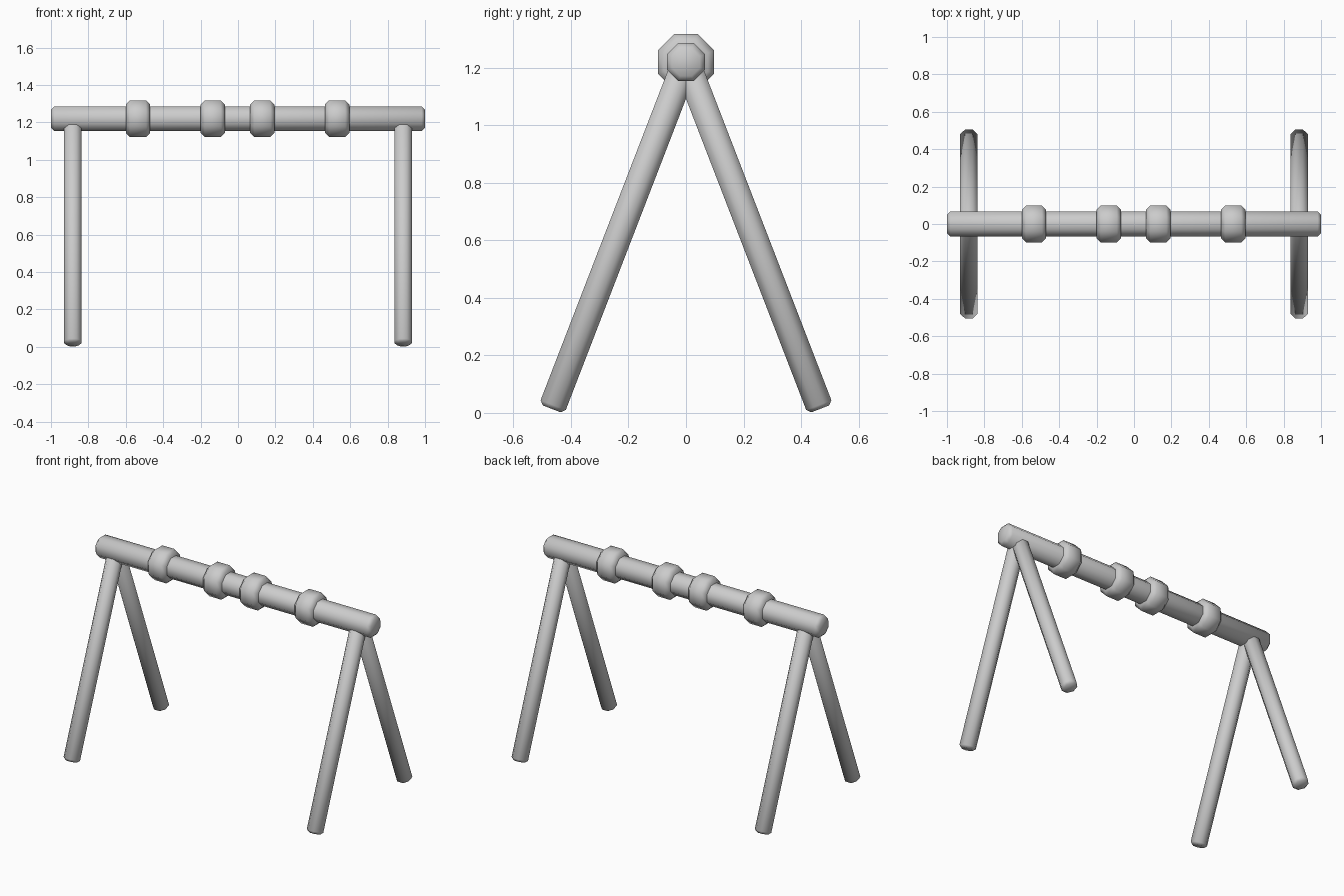
import bpy
import math
from mathutils import Vector

cube = bpy.data.objects.get("Cube")
if cube:
    bpy.data.objects.remove(cube, do_unlink=True)

grey = bpy.data.materials.new("plain_grey")
grey.use_nodes = True
colour = (0.6, 0.6, 0.6, 1)
grey.diffuse_color = colour
grey.node_tree.nodes["Principled BSDF"].inputs["Base Color"].default_value = colour

SIDES = 8


def octagon_bar(name, start, end, apothem, chamfer):
    """Smooth eight-sided bar with chamfered ends, flats square to the axes."""
    start, end = Vector(start), Vector(end)
    axis = end - start
    bpy.ops.mesh.primitive_cylinder_add(
        vertices=SIDES, radius=apothem / math.cos(math.pi / SIDES), depth=axis.length)
    bar = bpy.context.object
    bar.name = name
    # Turn the ring half a step so flats face outward
    for v in bar.data.vertices:
        x, y = v.co.x, v.co.y
        a = math.atan2(y, x) + math.pi / SIDES
        r = math.hypot(x, y)
        v.co.x, v.co.y = r * math.cos(a), r * math.sin(a)
    # Chamfer only the end rims
    weights = bar.data.attributes.new("bevel_weight_edge", "FLOAT", "EDGE")
    for e in bar.data.edges:
        a, b = (bar.data.vertices[i].co.z for i in e.vertices)
        weights.data[e.index].value = 1.0 if abs(a - b) < 0.001 else 0.0
    bevel = bar.modifiers.new("rim_chamfer", "BEVEL")
    bevel.limit_method = "WEIGHT"
    bevel.width = chamfer
    bevel.segments = 1
    bar.location = (start + end) / 2
    bar.rotation_mode = "QUATERNION"
    bar.rotation_quaternion = Vector((0, 0, 1)).rotation_difference(axis)
    bar.data.materials.append(grey)
    bpy.ops.object.modifier_apply(modifier=bevel.name)
    bpy.ops.object.shade_smooth_by_angle(angle=math.radians(60))
    return bar


BEAM_Z = 1.22

# Top beam
octagon_bar("top_beam", (-1, 0, BEAM_Z), (1, 0, BEAM_Z), 0.066, 0.018)

# Collars around the beam
for i, x in enumerate((-0.535, -0.135, 0.13, 0.53)):
    octagon_bar(f"collar_{i + 1}", (x - 0.065, 0, BEAM_Z), (x + 0.065, 0, BEAM_Z),
                0.098, 0.022)

# Splayed leg pairs, meeting inside the beam
for side, sx in (("left", 1), ("right", -1)):
    for end, sy in (("front", -1), ("back", 1)):
        octagon_bar(f"{end}_{side}_leg", (sx * 0.883, sy * 0.005, 1.21),
                    (sx * 0.883, sy * 0.467, 0.014), 0.047, 0.014)
